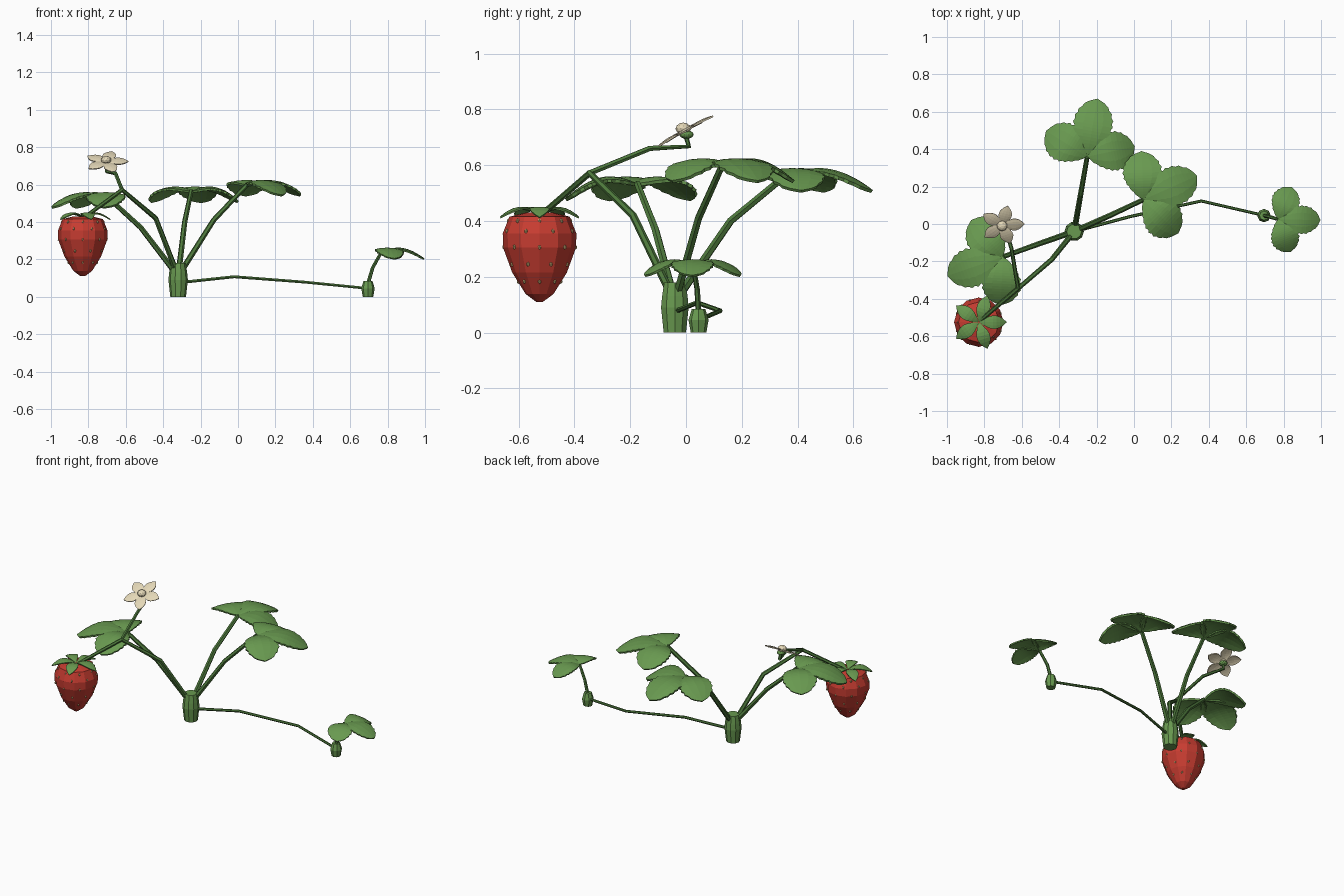
import bpy, bmesh, math
from mathutils import Matrix, Vector

cube = bpy.data.objects.get("Cube")
if cube:
    bpy.data.objects.remove(cube)


def material(name, r, g, b):
    m = bpy.data.materials.new(name)
    m.use_nodes = True
    m.diffuse_color = (r, g, b, 1)
    m.node_tree.nodes["Principled BSDF"].inputs["Base Color"].default_value = (r, g, b, 1)
    return m


LEAF = material("leaf green", 0.14, 0.32, 0.08)
STEM = material("stem green", 0.075, 0.19, 0.045)
RED = material("berry red", 0.57, 0.045, 0.03)
CREAM = material("petal cream", 0.78, 0.69, 0.48)
SEED = material("seed tan", 0.6, 0.42, 0.18)


def finish(name, bm, mat, thickness=0):
    mesh = bpy.data.meshes.new(name)
    bm.to_mesh(mesh)
    bm.free()
    mesh.materials.append(mat)
    ob = bpy.data.objects.new(name, mesh)
    bpy.context.collection.objects.link(ob)
    if thickness:
        mod = ob.modifiers.new("thickness", 'SOLIDIFY')
        mod.thickness = thickness
        mod.offset = -1
    return ob


def lathe(name, profile, sides, x, y, mat):
    # Closed solid turned from (radius, height) pairs
    bm = bmesh.new()
    rings = []
    for r, z in profile:
        rings.append([bm.verts.new((x + r * math.cos(a), y + r * math.sin(a), z))
                      for a in (math.tau * k / sides for k in range(sides))])
    for low, high in zip(rings, rings[1:]):
        for k in range(sides):
            n = (k + 1) % sides
            bm.faces.new((low[k], low[n], high[n], high[k]))
    bm.faces.new(rings[0][::-1])
    bm.faces.new(rings[-1])
    return finish(name, bm, mat)


def stem(name, points, r0, r1):
    # Tapered six-sided tube along a path
    curve = bpy.data.curves.new(name, 'CURVE')
    curve.dimensions = '3D'
    curve.bevel_depth = 1
    curve.bevel_resolution = 1
    curve.use_fill_caps = True
    spline = curve.splines.new('POLY')
    spline.points.add(len(points) - 1)
    spline.use_smooth = False
    for i, (p, co) in enumerate(zip(spline.points, points)):
        p.co = (*co, 1)
        p.radius = r0 + (r1 - r0) * i / (len(points) - 1)
    curve.materials.append(STEM)
    ob = bpy.data.objects.new(name, curve)
    bpy.context.collection.objects.link(ob)


def blade(bm, matrix, length, half, rows, peak, blunt, rise, droop, tooth=0):
    # Curved leaf-shaped sheet growing along local +x
    grid = []
    for i in range(rows + 1):
        t = i / rows
        w = half * max(0, math.sin(math.pi * t ** peak)) ** blunt
        if i % 2:
            w *= 1 - tooth
        row = []
        for s in (-1, -0.5, 0, 0.5, 1):
            z = rise * math.sin(math.pi * t) - droop * t * t - 0.12 * w * s * s
            row.append(bm.verts.new(matrix @ Vector((length * t, w * s, z))))
        grid.append(row)
    for a, b in zip(grid, grid[1:]):
        for j in range(4):
            bm.faces.new((a[j], b[j], b[j + 1], a[j + 1]))


def whorl(name, matrix, count, start, length, half, rise, droop, mat):
    # Ring of pointed blades, used for sepals and petals
    bm = bmesh.new()
    for k in range(count):
        turn = Matrix.Rotation(math.radians(start) + math.tau * k / count, 4, 'Z')
        blade(bm, matrix @ turn, length, half, 8, 1.15, 0.85, rise, droop)
    bmesh.ops.remove_doubles(bm, verts=bm.verts, dist=0.0001)
    finish(name, bm, mat, 0.006)


def leaf(name, origin, angle, size):
    # Three toothed leaflets from one point
    bm = bmesh.new()
    for turn, length in ((0, 0.315), (68, 0.26), (-68, 0.26)):
        m = Matrix.Translation(origin) @ Matrix.Rotation(math.radians(angle + turn), 4, 'Z')
        blade(bm, m @ Matrix.Scale(size, 4), length, 0.108, 18, 1.25, 0.6,
              0.035, 0.055, 0.08)
    bmesh.ops.remove_doubles(bm, verts=bm.verts, dist=0.0001)
    finish(name, bm, LEAF, 0.012 * size)


def ball(name, centre, scale, mat):
    bm = bmesh.new()
    bmesh.ops.create_icosphere(bm, subdivisions=2, radius=1,
                               matrix=Matrix.Translation(centre) @ Matrix.Diagonal((*scale, 1)))
    finish(name, bm, mat)


# Crowns of the mother and daughter plants
lathe("crown", [(0.042, 0), (0.052, 0.09), (0.048, 0.13), (0.04, 0.18)], 10, -0.32, -0.04, LEAF)
lathe("daughter_crown", [(0.028, 0), (0.036, 0.045), (0.024, 0.085)], 8, 0.695, 0.045, LEAF)

# Leaf stalks and leaves
BASE = (-0.32, -0.04, 0.11)
leaves = (
    ("back", BASE, (-0.285, 0.16, 0.4), (-0.25, 0.36, 0.565), 80, 1, 0.016),
    ("left", BASE, (-0.13, 0.045, 0.41), (0.05, 0.13, 0.6), 24, 1, 0.016),
    ("right", BASE, (-0.52, -0.11, 0.37), (-0.7, -0.175, 0.535), 199, 1, 0.016),
    ("daughter", (0.695, 0.045, 0.07), (0.72, 0.04, 0.155), (0.77, 0.025, 0.245), -1, 0.72, 0.011),
)
for side, start, bend, top, angle, size, radius in leaves:
    stem(side + "_leaf_stalk", [start, bend, top], radius, radius * 0.8)
    leaf(side + "_leaf", top, angle, size)

# Runner, fruit stalk and flower branch
stem("runner", [(-0.32, -0.04, 0.075), (-0.02, 0.04, 0.107), (0.36, 0.123, 0.078),
                (0.69, 0.047, 0.045)], 0.009, 0.008)
FORK = (-0.62, -0.345, 0.572)
stem("fruit_stalk", [BASE, (-0.44, -0.19, 0.42), FORK, (-0.82, -0.515, 0.425)], 0.015, 0.011)
stem("flower_branch", [FORK, (-0.655, -0.13, 0.66), (-0.7, 0.01, 0.667),
                       (-0.705, -0.005, 0.72)], 0.011, 0.01)

# Berry
FX, FY = -0.83, -0.525
profile = [(0.012, 0.11), (0.05, 0.138), (0.098, 0.215), (0.131, 0.305), (0.132, 0.355),
           (0.108, 0.415), (0.05, 0.43)]
lathe("berry", profile, 12, FX, FY, RED)


def berry_radius(z):
    for (r0, z0), (r1, z1) in zip(profile, profile[1:]):
        if z0 <= z <= z1:
            return r0 + (r1 - r0) * (z - z0) / (z1 - z0)


# Seeds in staggered rows
seeds = bmesh.new()
for row, z in enumerate((0.183, 0.245, 0.306, 0.363, 0.4)):
    for k in range(8):
        a = math.tau * (k + row % 2 / 2) / 8
        r = berry_radius(z) * 0.98
        m = Matrix.Translation((FX + r * math.cos(a), FY + r * math.sin(a), z))
        bmesh.ops.create_icosphere(seeds, subdivisions=1, radius=1,
                                   matrix=m @ Matrix.Diagonal((0.006, 0.006, 0.009, 1)))
finish("seeds", seeds, SEED)

# Calyx on the berry
whorl("calyx", Matrix.Translation((FX, FY, 0.428)), 5, 0, 0.15, 0.036, 0.026, 0.014, LEAF)

# Flower, tilted toward the front
centre = Vector((-0.705, -0.005, 0.722))
tilt = Matrix.Translation(centre) @ Matrix.Rotation(math.radians(29), 4, 'X')
whorl("petals", tilt, 5, 3, 0.12, 0.036, 0.008, 0, CREAM)
ball("flower_centre", tilt @ Vector((0, 0, 0.01)), (0.028, 0.028, 0.022), CREAM)
ball("flower_base", tilt @ Vector((0, 0, -0.014)), (0.026, 0.026, 0.016), LEAF)
